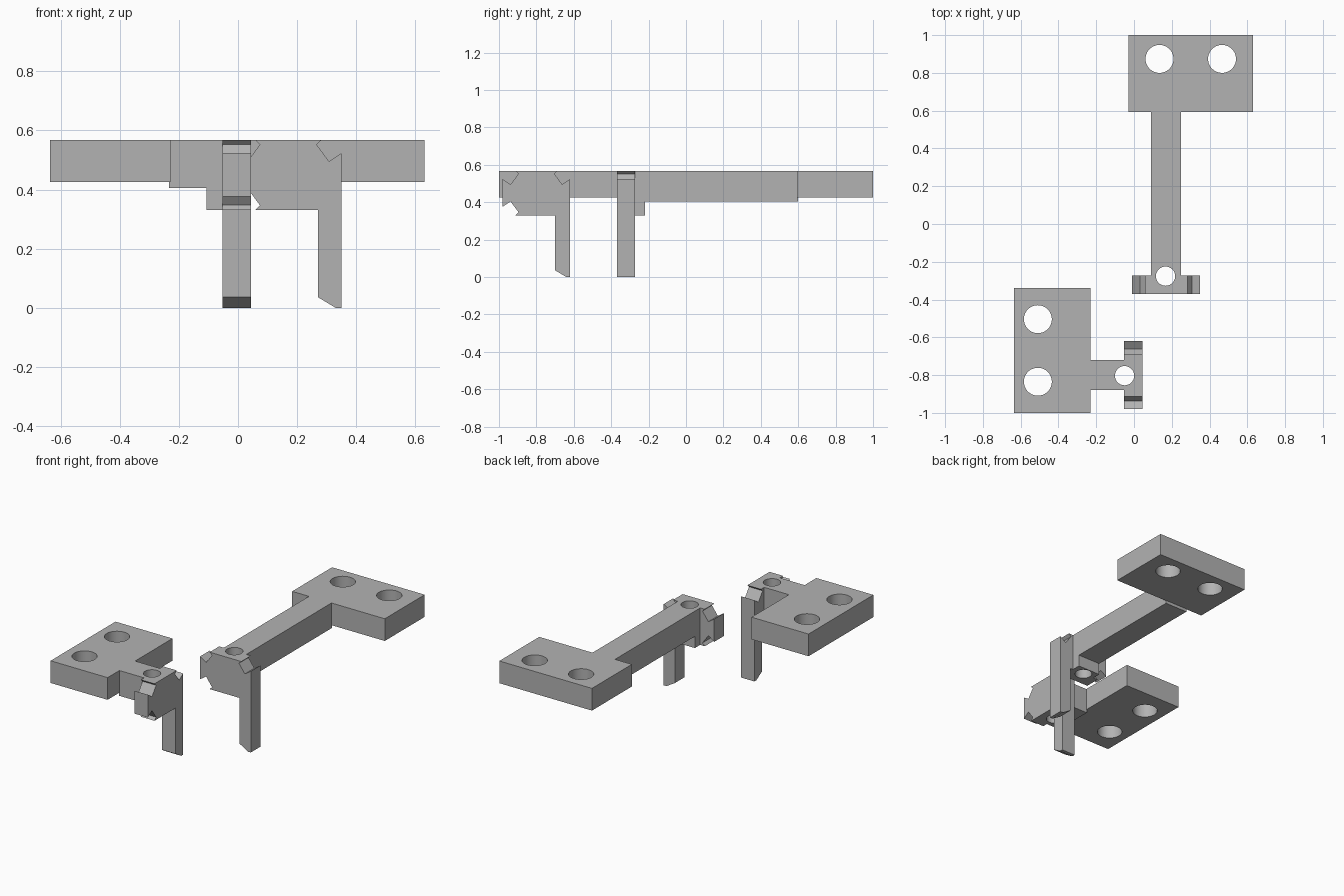
import bpy, bmesh, math
from mathutils import Matrix, Vector

if "Cube" in bpy.data.objects:
    bpy.data.objects.remove(bpy.data.objects["Cube"])

grey = bpy.data.materials.new("plain grey")
grey.diffuse_color = (0.45, 0.45, 0.45, 1)
grey.use_nodes = True
grey.node_tree.nodes["Principled BSDF"].inputs["Base Color"].default_value = grey.diffuse_color

TOP = 0.568


def add_object(name, bm):
    bmesh.ops.recalc_face_normals(bm, faces=bm.faces[:])
    mesh = bpy.data.meshes.new(name)
    bm.to_mesh(mesh)
    bm.free()
    mesh.materials.append(grey)
    obj = bpy.data.objects.new(name, mesh)
    bpy.context.collection.objects.link(obj)
    return obj


def extrude(name, points, direction):
    """Extrude a closed outline along a direction."""
    bm = bmesh.new()
    face = bm.faces.new([bm.verts.new(p) for p in points])
    out = bmesh.ops.extrude_face_region(bm, geom=[face])
    verts = [g for g in out["geom"] if isinstance(g, bmesh.types.BMVert)]
    bmesh.ops.translate(bm, verts=verts, vec=Vector(direction))
    return add_object(name, bm)


def cylinder(name, x, y, r):
    bm = bmesh.new()
    bmesh.ops.create_cone(bm, cap_ends=True, segments=40, radius1=r, radius2=r, depth=2,
                          matrix=Matrix.Translation((x, y, 0.5)))
    return add_object(name, bm)


def combine(base, other, operation):
    mod = base.modifiers.new(operation.lower(), 'BOOLEAN')
    mod.operation, mod.object, mod.solver = operation, other, 'EXACT'
    deps = bpy.context.evaluated_depsgraph_get()
    mesh = bpy.data.meshes.new_from_object(base.evaluated_get(deps))
    base.modifiers.clear()
    base.data = mesh
    bpy.data.objects.remove(other)


# jaw outline (x, z): notched corners and one long leg
JAW = [(-0.113, TOP), (-0.096, 0.552), (-0.138, 0.495), (-0.18, 0.523),
       (-0.18, 0.376), (-0.138, 0.404), (-0.096, 0.347), (-0.113, 0.33),
       (0.10, 0.33), (0.10, 0.036), (0.16, 0.0), (0.18, 0.0),
       (0.18, 0.523), (0.138, 0.495), (0.096, 0.552), (0.113, TOP)]


def bracket(name, reach, location, angle):
    """Jaw front lies on local y = 0, the plate starts at y = reach."""
    body = extrude(name, [(x, 0, z) for x, z in JAW], (0, 0.097, 0))
    # arm with a deeper stem behind the jaw
    side = [(0.05, TOP), (0.05, 0.33), (0.151, 0.33), (0.151, 0.405),
            (reach + 0.004, 0.405), (reach + 0.004, TOP)]
    arm = extrude("arm", [(-0.08, y, z) for y, z in side], (0.16, 0, 0))
    # mounting plate
    end = reach + 0.406
    plate = extrude("plate", [(-0.20, reach, 0.425), (0.46, reach, 0.425),
                              (0.46, end, 0.425), (-0.20, end, 0.425)], (0, 0, TOP - 0.425))
    combine(body, arm, 'UNION')
    combine(body, plate, 'UNION')
    # pin hole and two mounting holes
    for x, y, r in ((-0.003, 0.094, 0.051), (-0.035, reach + 0.28, 0.074),
                    (0.296, reach + 0.28, 0.074)):
        combine(body, cylinder("hole_cutter", x, y, r), 'DIFFERENCE')
    body.data.transform(Matrix.Translation(location) @ Matrix.Rotation(angle, 4, 'Z'))
    bpy.ops.object.select_all(action='DESELECT')
    body.select_set(True)
    bpy.context.view_layer.objects.active = body
    bpy.ops.object.shade_smooth_by_angle(angle=math.radians(25))
    return body


bracket("long_bracket", 0.964, (0.17, -0.37, 0), 0)
bracket("short_bracket", 0.273, (0.044, -0.80, 0), math.pi / 2)
